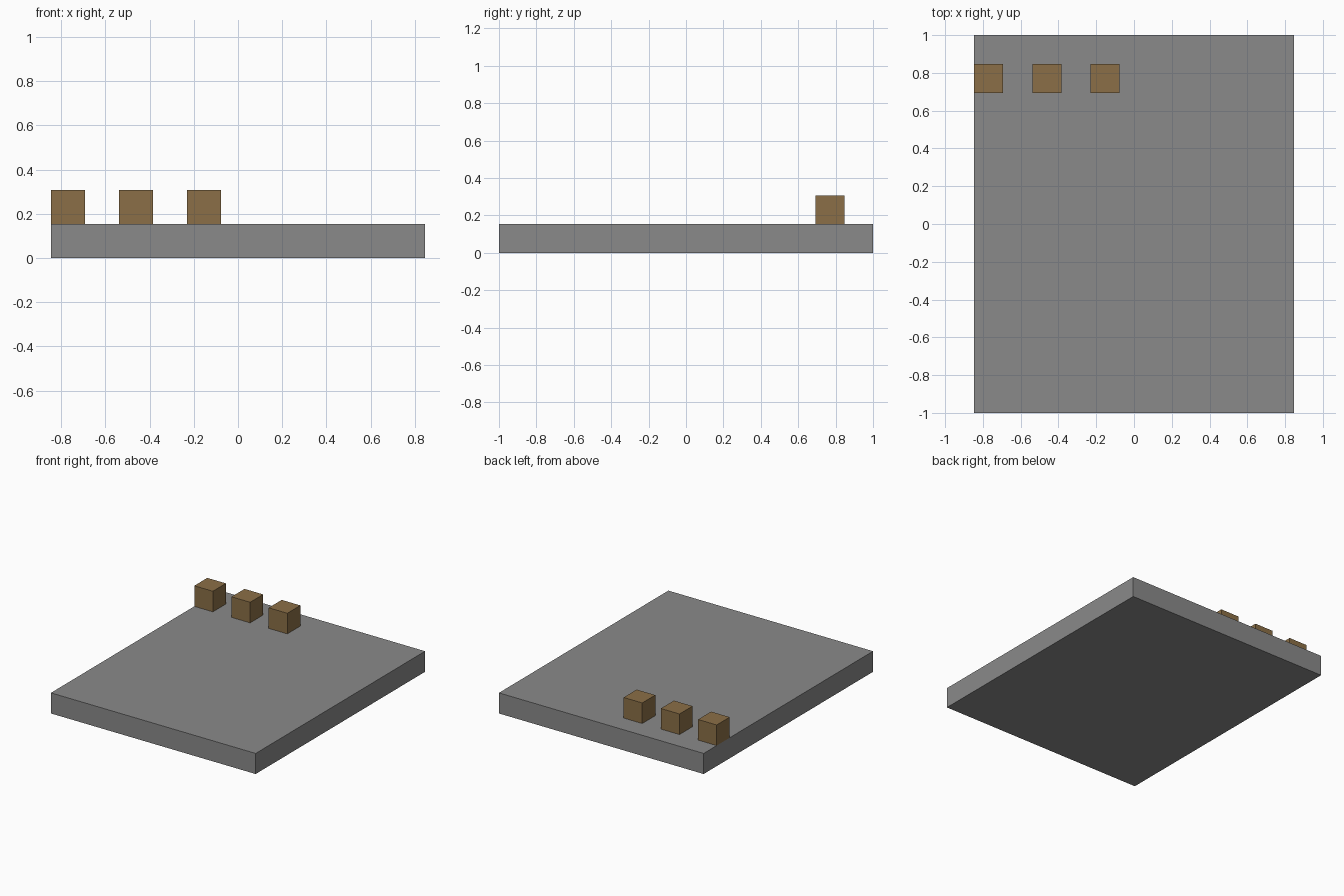
import bpy

cube = bpy.data.objects.get("Cube")
if cube:
    bpy.data.objects.remove(cube, do_unlink=True)

U = 2 / 13  # one block edge; the slab is 11 x 13 x 1 blocks


def make_material(name, rgb):
    mat = bpy.data.materials.new(name)
    mat.use_nodes = True
    color = (*rgb, 1)
    mat.diffuse_color = color
    mat.node_tree.nodes["Principled BSDF"].inputs["Base Color"].default_value = color
    return mat


def add_box(name, location, size, mat):
    """Box measured in blocks, placed by its centre."""
    bpy.ops.mesh.primitive_cube_add(size=1, location=[c * U for c in location])
    box = bpy.context.object
    box.name = name
    box.scale = [s * U for s in size]
    bpy.ops.object.transform_apply(location=False, rotation=False, scale=True)
    box.data.materials.append(mat)
    return box


stone = make_material("stone grey", (0.254, 0.254, 0.254))
wood = make_material("wood brown", (0.258, 0.159, 0.063))

# Base slab
add_box("base_slab", (0, 0, 0.5), (11, 13, 1), stone)

# Row of blocks along the back right
for i in range(3):
    add_box(f"wooden_block_{i + 1}", (-5 + 2 * i, 5, 1.5), (1, 1, 1), wood)
